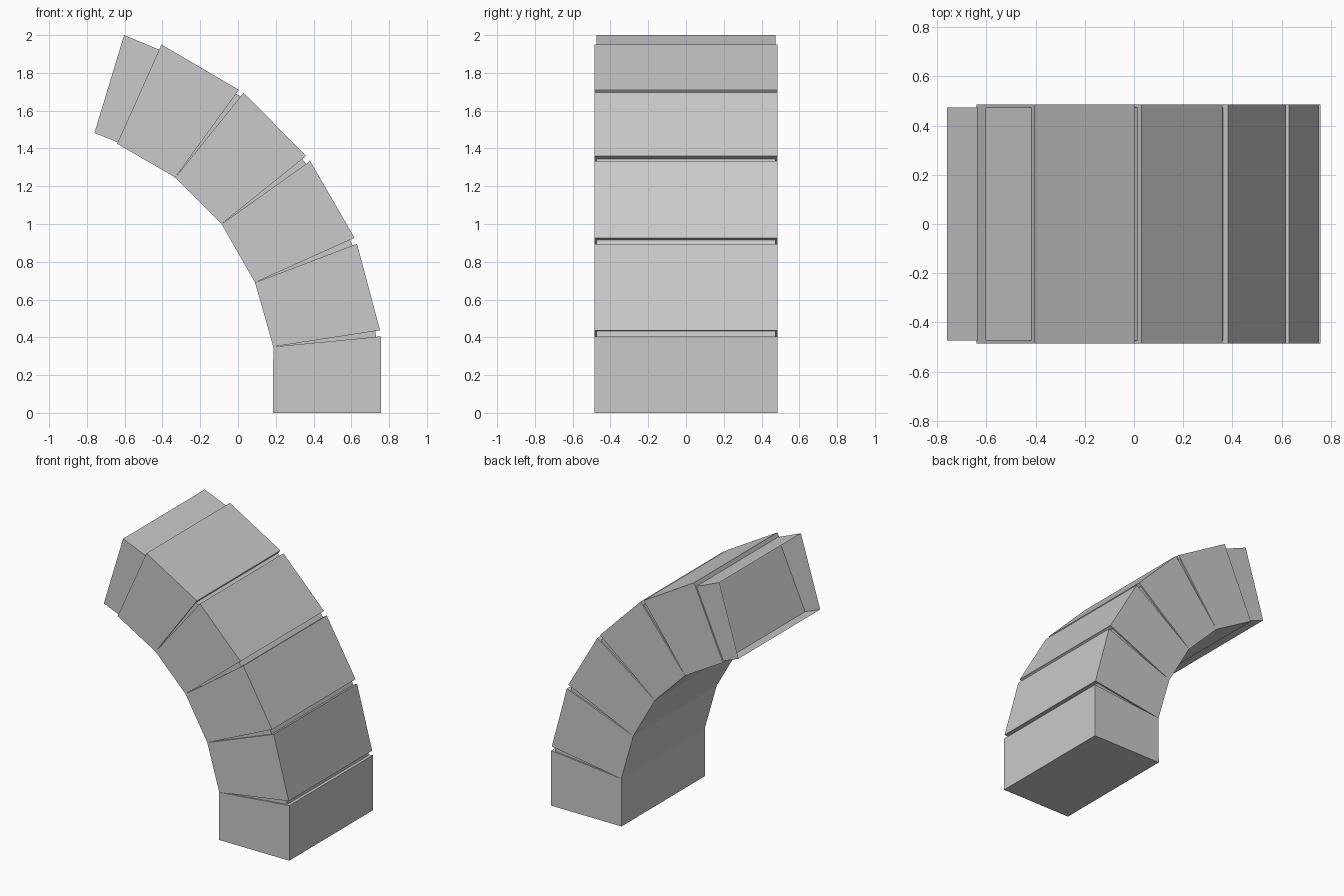
import bpy
import bmesh
from mathutils import Vector

cube = bpy.data.objects.get("Cube")
if cube:
    bpy.data.objects.remove(cube, do_unlink=True)

GREY = (0.59, 0.59, 0.59, 1)
mat = bpy.data.materials.new("plain grey")
mat.use_nodes = True
mat.diffuse_color = GREY
mat.node_tree.nodes["Principled BSDF"].inputs["Base Color"].default_value = GREY


def prism(name, outline, half_width, open_edges=()):
    """Extrude an x-z outline along y; listed edges get no wall."""
    bm = bmesh.new()
    front = [bm.verts.new((x, -half_width, z)) for x, z in outline]
    back = [bm.verts.new((x, half_width, z)) for x, z in outline]
    bm.faces.new(front)
    bm.faces.new(back[::-1])
    n = len(outline)
    for i in range(n):
        if i not in open_edges:
            j = (i + 1) % n
            bm.faces.new((front[j], front[i], back[i], back[j]))
    mesh = bpy.data.meshes.new(name)
    bm.to_mesh(mesh)
    bm.free()
    mesh.materials.append(mat)
    obj = bpy.data.objects.new(name, mesh)
    bpy.context.collection.objects.link(obj)
    return obj


WIDE, NARROW = 0.485, 0.474

# Inner curve corners, and the outer corners of each block (lower, upper)
inner = [(0.185, 0), (0.187, 0.35), (0.09, 0.69), (-0.087, 1.0), (-0.332, 1.247), (-0.64, 1.425)]
outer = [((0.757, 0), (0.757, 0.405)),
         ((0.752, 0.437), (0.63, 0.895)),
         ((0.617, 0.927), (0.382, 1.333)),
         ((0.36, 1.36), (0.03, 1.695)),
         ((0.005, 1.71), (-0.405, 1.95))]

# Curved row of blocks
for i, (low, high) in enumerate(outer):
    prism(f"arch_block_{i + 1}", [inner[i], low, high, inner[i + 1]], WIDE)

# Recessed wedges filling the joints; their sides lie against the blocks
for i in range(len(outer) - 1):
    pivot = Vector(inner[i + 1])
    below = pivot.lerp(Vector(outer[i][1]), 0.955)
    above = pivot.lerp(Vector(outer[i + 1][0]), 0.955)
    prism(f"joint_wedge_{i + 1}", [pivot, below, above], NARROW, open_edges=(0, 2))

# Slightly narrower sleeve at the tip, open at the far end
prism("end_sleeve", [(-0.635, 1.432), (-0.417, 1.923), (-0.603, 2.0), (-0.76, 1.482)],
      NARROW, open_edges=(0, 2))
